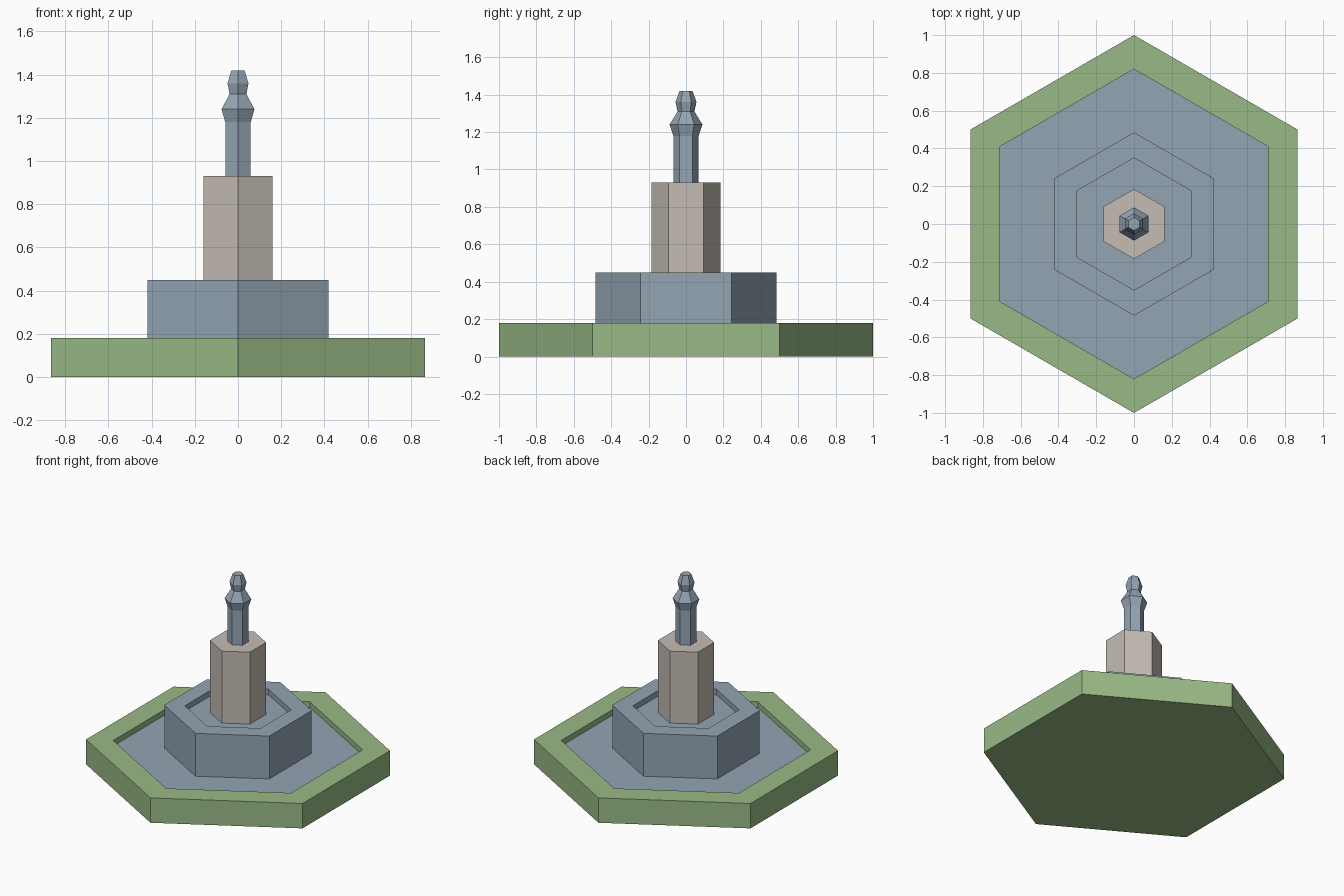
import bpy, bmesh, math

if "Cube" in bpy.data.objects:
    bpy.data.objects.remove(bpy.data.objects["Cube"])


def material(name, rgb):
    # sRGB 0-255 to linear
    lin = [((c / 255 + 0.055) / 1.055) ** 2.4 for c in rgb]
    m = bpy.data.materials.new(name)
    m.diffuse_color = (*lin, 1)
    m.use_nodes = True
    m.node_tree.nodes["Principled BSDF"].inputs["Base Color"].default_value = m.diffuse_color
    return m


green = material("green_border", (153, 186, 134))
blue = material("blue_grey", (148, 165, 180))
stone = material("warm_stone", (196, 188, 179))


def hex_lathe(name, profile, mats):
    """Six-sided solid from (radius, z) rings, capped at both ends.
    The end cap takes the last material."""
    bm = bmesh.new()
    rings = []
    for r, z in profile:
        rings.append([bm.verts.new((r * math.cos(a), r * math.sin(a), z))
                      for a in (math.radians(30 + 60 * k) for k in range(6))])
    for lo, hi in zip(rings, rings[1:]):
        for k in range(6):
            n = (k + 1) % 6
            bm.faces.new((lo[k], lo[n], hi[n], hi[k]))
    bm.faces.new(rings[0][::-1])
    bm.faces.new(rings[-1]).material_index = len(mats) - 1
    bmesh.ops.recalc_face_normals(bm, faces=bm.faces)
    me = bpy.data.meshes.new(name)
    bm.to_mesh(me)
    bm.free()
    for m in mats:
        me.materials.append(m)
    ob = bpy.data.objects.new(name, me)
    bpy.context.collection.objects.link(ob)
    return ob


# Lower basin: green wall and blue pool floor
hex_lathe("lower_basin", [(1, 0), (1, 0.18), (0.82, 0.18), (0.82, 0.14)], [green, blue])
# Upper basin with shallow recess
hex_lathe("upper_basin", [(0.485, 0.14), (0.485, 0.45), (0.35, 0.45), (0.35, 0.41)], [blue])
# Stone column
hex_lathe("column", [(0.185, 0.41), (0.185, 0.93)], [stone])
# Spout on top: shaft, collar and knob
hex_lathe("spout", [(0.068, 0.93), (0.068, 1.18), (0.088, 1.24), (0.045, 1.31),
                    (0.056, 1.36), (0.035, 1.42)], [blue])
